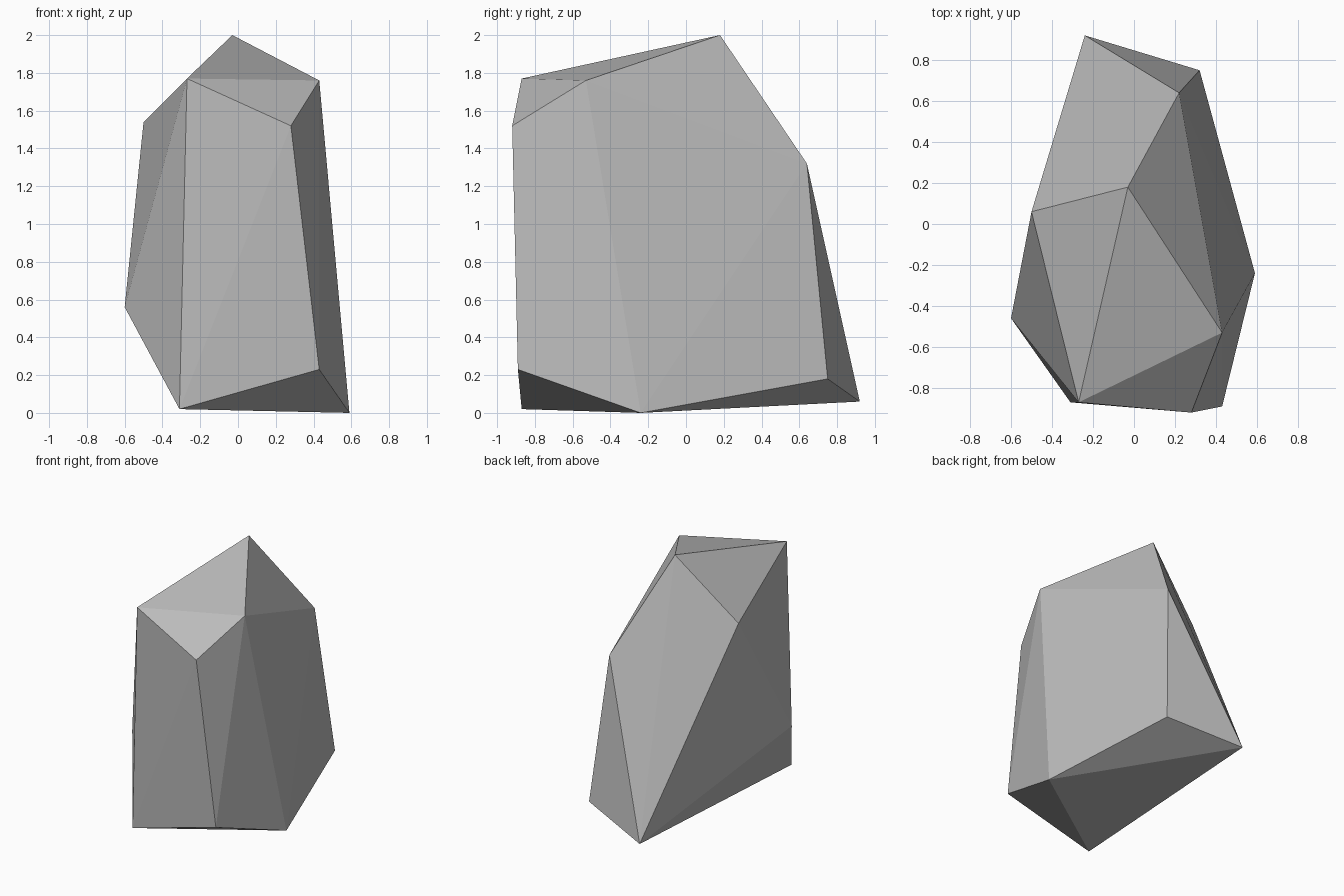
import bpy
import bmesh

default = bpy.data.objects.get("Cube")
if default:
    bpy.data.objects.remove(default, do_unlink=True)

# Plain grey stone
stone = bpy.data.materials.new("stone grey")
stone.use_nodes = True
grey = (0.5, 0.5, 0.5, 1.0)
stone.diffuse_color = grey
bsdf = stone.node_tree.nodes["Principled BSDF"]
bsdf.inputs["Base Color"].default_value = grey
bsdf.inputs["Roughness"].default_value = 0.9

# Corners of the boulder, from the peak down to the base
peak = [(-0.03, 0.18, 2.0)]
shoulder = [(0.43, -0.53, 1.76), (-0.27, -0.87, 1.77), (0.28, -0.92, 1.52),
            (-0.5, 0.06, 1.54), (0.22, 0.64, 1.32)]
flank = [(-0.6, -0.46, 0.56)]
base = [(-0.31, -0.87, 0.02), (0.43, -0.89, 0.23), (0.59, -0.24, 0.0),
        (0.32, 0.75, 0.18), (-0.24, 0.92, 0.06)]

# Boulder: flat facets wrapped around the corners
bm = bmesh.new()
for corner in peak + shoulder + flank + base:
    bm.verts.new(corner)
bmesh.ops.convex_hull(bm, input=bm.verts[:])
bmesh.ops.recalc_face_normals(bm, faces=bm.faces[:])
for face in bm.faces:
    face.smooth = False

mesh = bpy.data.meshes.new("boulder")
bm.to_mesh(mesh)
bm.free()
mesh.materials.append(stone)
boulder = bpy.data.objects.new("boulder", mesh)
bpy.context.collection.objects.link(boulder)
